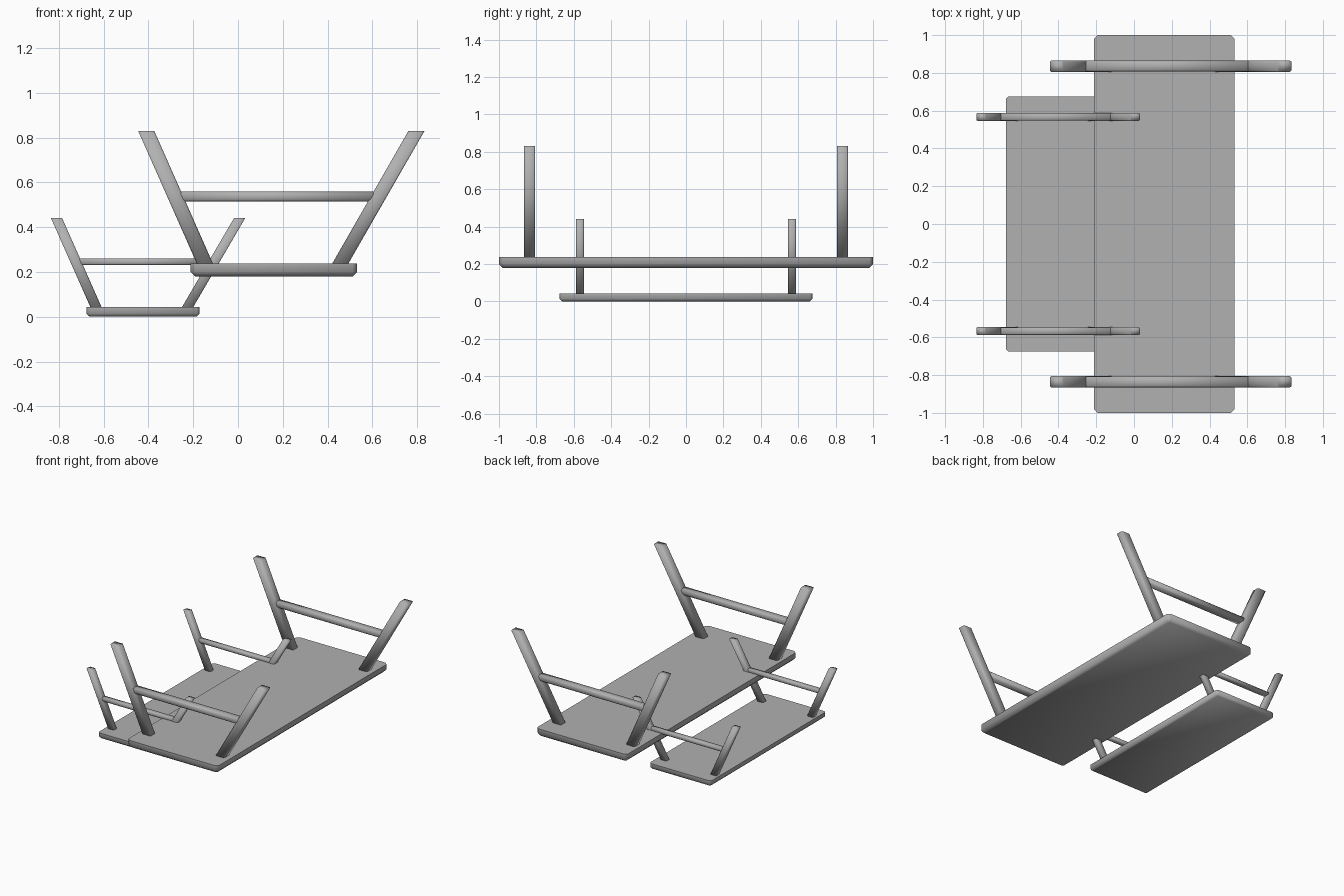
import bpy, bmesh

if "Cube" in bpy.data.objects:
    bpy.data.objects.remove(bpy.data.objects["Cube"])

grey = bpy.data.materials.new("dark_grey")
grey.diffuse_color = (0.44, 0.44, 0.44, 1)
grey.use_nodes = True
grey.node_tree.nodes["Principled BSDF"].inputs["Base Color"].default_value = grey.diffuse_color


def finish(bm, name, angle):
    bmesh.ops.recalc_face_normals(bm, faces=bm.faces)
    me = bpy.data.meshes.new(name)
    bm.to_mesh(me)
    bm.free()
    me.materials.append(grey)
    ob = bpy.data.objects.new(name, me)
    bpy.context.collection.objects.link(ob)
    bpy.ops.object.select_all(action='DESELECT')
    bpy.context.view_layer.objects.active = ob
    ob.select_set(True)
    bpy.ops.object.shade_smooth_by_angle(angle=angle)


def prism(bm, lower, upper):
    """Six-sided solid from two matching four-point loops; returns its long edges."""
    a = [bm.verts.new(p) for p in lower]
    b = [bm.verts.new(p) for p in upper]
    bm.faces.new(a[::-1])
    bm.faces.new(b)
    for i in range(4):
        j = (i + 1) % 4
        bm.faces.new((a[i], a[j], b[j], b[i]))
    return [bm.edges.get((p, q)) for p, q in zip(a, b)]


def slab(name, x0, x1, y, z0, z1, corner, edge):
    bm = bmesh.new()
    loop = [(x0, -y), (x1, -y), (x1, y), (x0, y)]
    uprights = prism(bm, [(*p, z0) for p in loop], [(*p, z1) for p in loop])
    # cut corners, then the softened rim on the downward face
    bmesh.ops.bevel(bm, geom=uprights, offset=corner, segments=1, profile=0.5, affect='EDGES')
    rim = [e for e in bm.edges if all(abs(v.co.z - z0) < 1e-5 for v in e.verts)]
    bmesh.ops.bevel(bm, geom=rim, offset=edge, segments=1, profile=0.5, affect='EDGES')
    finish(bm, name, 0.9)


def bar(name, loop0, loop1, bevel):
    bm = bmesh.new()
    edges = prism(bm, loop0, loop1)
    bmesh.ops.bevel(bm, geom=edges, offset=bevel, segments=1, profile=0.5, affect='EDGES')
    finish(bm, name, 3.1)


def leg(name, xb, xt, w, yc, d, zb, zt, bevel):
    # slanted leg with horizontal cuts, sunk slightly into the slab
    slope = (xt - xb) / (zt - zb)
    sink = 0.015

    def loop(x, z):
        return [(x - w / 2, yc - d / 2, z), (x + w / 2, yc - d / 2, z),
                (x + w / 2, yc + d / 2, z), (x - w / 2, yc + d / 2, z)]
    bar(name, loop(xb - slope * sink, zb - sink), loop(xt, zt), bevel)


def rail(name, x0, x1, yc, d, z0, z1, bevel):
    def loop(x):
        return [(x, yc - d / 2, z0), (x, yc + d / 2, z0),
                (x, yc + d / 2, z1), (x, yc - d / 2, z1)]
    bar(name, loop(x0), loop(x1), bevel)


# upturned table
slab("table_top", -0.212, 0.532, 1.0, 0.18, 0.238, 0.02, 0.02)
# upturned bench
slab("bench_seat", -0.677, -0.171, 0.676, 0.0, 0.043, 0.013, 0.014)

for side, label in ((-1, "front"), (1, "back")):
    # table legs and rail
    y = side * 0.836
    leg(f"table_{label}_left_leg", -0.148, -0.41, 0.072, y, 0.06, 0.238, 0.83, 0.007)
    leg(f"table_{label}_right_leg", 0.457, 0.797, 0.072, y, 0.06, 0.238, 0.83, 0.007)
    rail(f"table_{label}_rail", -0.28, 0.625, y, 0.057, 0.515, 0.558, 0.008)
    # bench legs and rail
    y = side * 0.567
    leg(f"bench_{label}_left_leg", -0.634, -0.81, 0.05, y, 0.041, 0.043, 0.44, 0.005)
    leg(f"bench_{label}_right_leg", -0.225, 0.007, 0.05, y, 0.041, 0.043, 0.44, 0.005)
    rail(f"bench_{label}_rail", -0.722, -0.108, y, 0.039, 0.231, 0.26, 0.0055)
